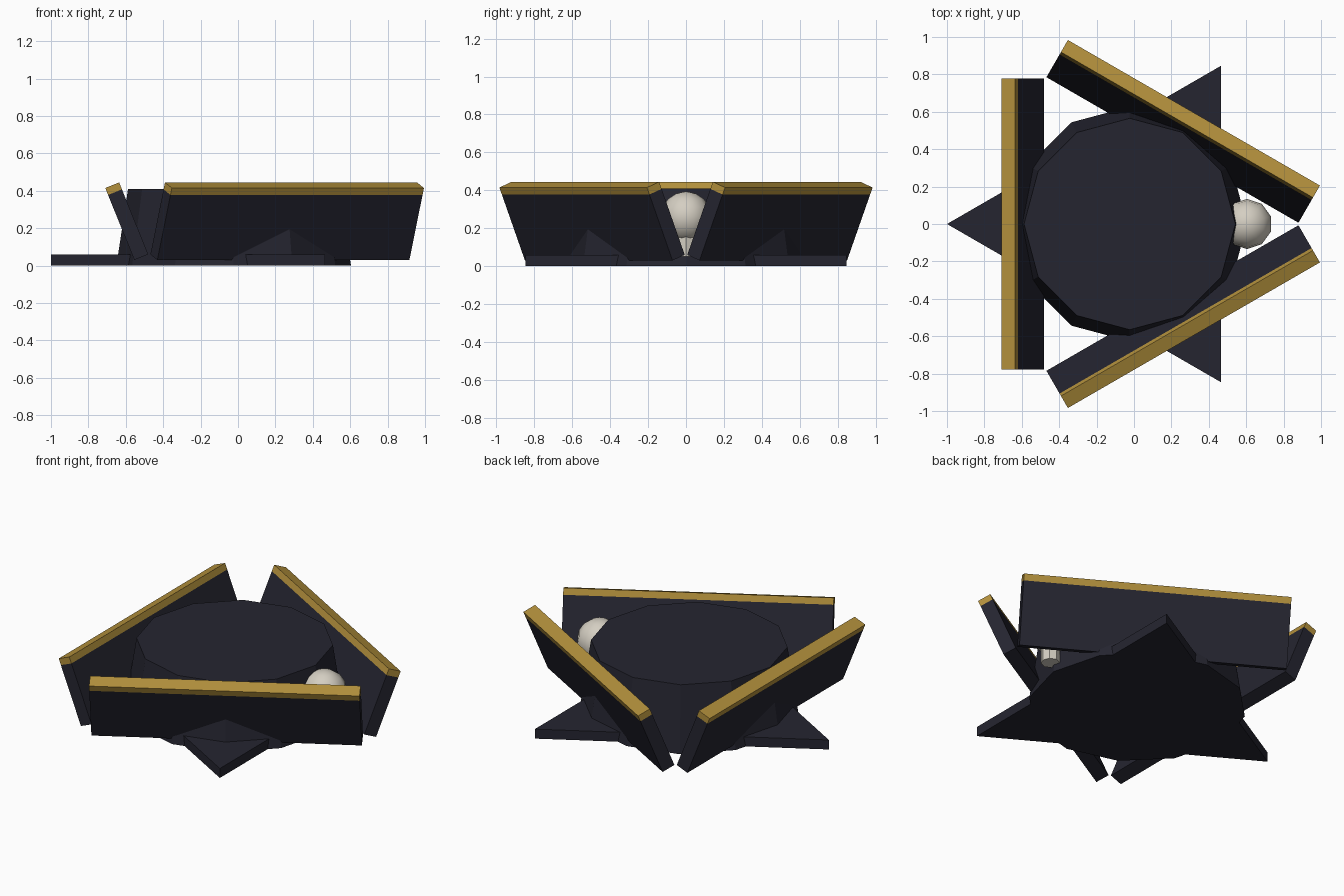
import bpy, bmesh, math
from mathutils import Vector, Matrix

if "Cube" in bpy.data.objects:
    bpy.data.objects.remove(bpy.data.objects["Cube"])

CX = -0.023  # axis of the three-fold symmetry


def material(name, rgb):
    m = bpy.data.materials.new(name)
    m.diffuse_color = (*rgb, 1)
    m.use_nodes = True
    m.node_tree.nodes["Principled BSDF"].inputs["Base Color"].default_value = m.diffuse_color
    return m


DARK = material("dark slate", (0.0185, 0.0185, 0.030))
GOLD = material("aged gold", (0.45, 0.28, 0.045))
BONE = material("bone white", (0.66, 0.62, 0.54))


def finish(name, bm, mat, smooth=False):
    bmesh.ops.recalc_face_normals(bm, faces=bm.faces)
    for f in bm.faces:
        f.smooth = smooth
    mesh = bpy.data.meshes.new(name)
    bm.to_mesh(mesh)
    bm.free()
    mesh.materials.append(mat)
    obj = bpy.data.objects.new(name, mesh)
    bpy.context.collection.objects.link(obj)
    return obj


def prism(name, sides, r_bottom, r_top, z0, z1, x, mat, turn=0.0):
    """Regular prism or frustum with its first corner at angle turn."""
    bm = bmesh.new()
    rings = []
    for r, z in ((r_bottom, z0), (r_top, z1)):
        rings.append([bm.verts.new((x + r * math.cos(turn + i * math.tau / sides),
                                    r * math.sin(turn + i * math.tau / sides), z))
                      for i in range(sides)])
    lo, hi = rings
    bm.faces.new(lo[::-1])
    bm.faces.new(hi)
    for i in range(sides):
        j = (i + 1) % sides
        bm.faces.new((lo[i], lo[j], hi[j], hi[i]))
    return finish(name, bm, mat)


def tilted_board(name, angle, start, end, mat):
    """Board leaning outward, between two distances along its slope."""
    tilt = math.radians(22)
    up = Vector((math.sin(tilt), 0, math.cos(tilt)))
    out = Vector((math.cos(tilt), 0, -math.sin(tilt)))
    foot = Vector((0.457, 0, 0.06))
    half, thick = 0.778, 0.08
    turn = Matrix.Translation((CX, 0, 0)) @ Matrix.Rotation(angle, 4, 'Z')
    bm = bmesh.new()
    bmesh.ops.create_cube(bm, size=1)
    for v in bm.verts:
        p = foot + out * (thick * (v.co.x + 0.5)) + up * (start + (end - start) * (v.co.z + 0.5))
        p.y = 2 * half * v.co.y
        v.co = turn @ p
    return finish(name, bm, mat)


# Triangular base plate and twelve-sided tapering drum
prism("base_plate", 3, 0.977, 0.977, 0.0, 0.06, CX, DARK, math.pi)
prism("drum", 12, 0.627, 0.565, 0.0, 0.41, CX, DARK)

# Three leaning walls with gold top rails
for n, degrees in enumerate((180, 60, -60), 1):
    a = math.radians(degrees)
    tilted_board(f"wall_{n}", a, 0.0, 0.375, DARK)
    tilted_board(f"gold_rail_{n}", a, 0.375, 0.415, GOLD)

# Pale ball on a short neck in the open corner
bm = bmesh.new()
bmesh.ops.create_uvsphere(bm, u_segments=10, v_segments=8, radius=0.134,
                          matrix=Matrix.Translation((0.604, 0, 0.26)))
finish("ball", bm, BONE, smooth=True)
prism("ball_neck", 8, 0.055, 0.055, 0.05, 0.16, 0.625, BONE)
